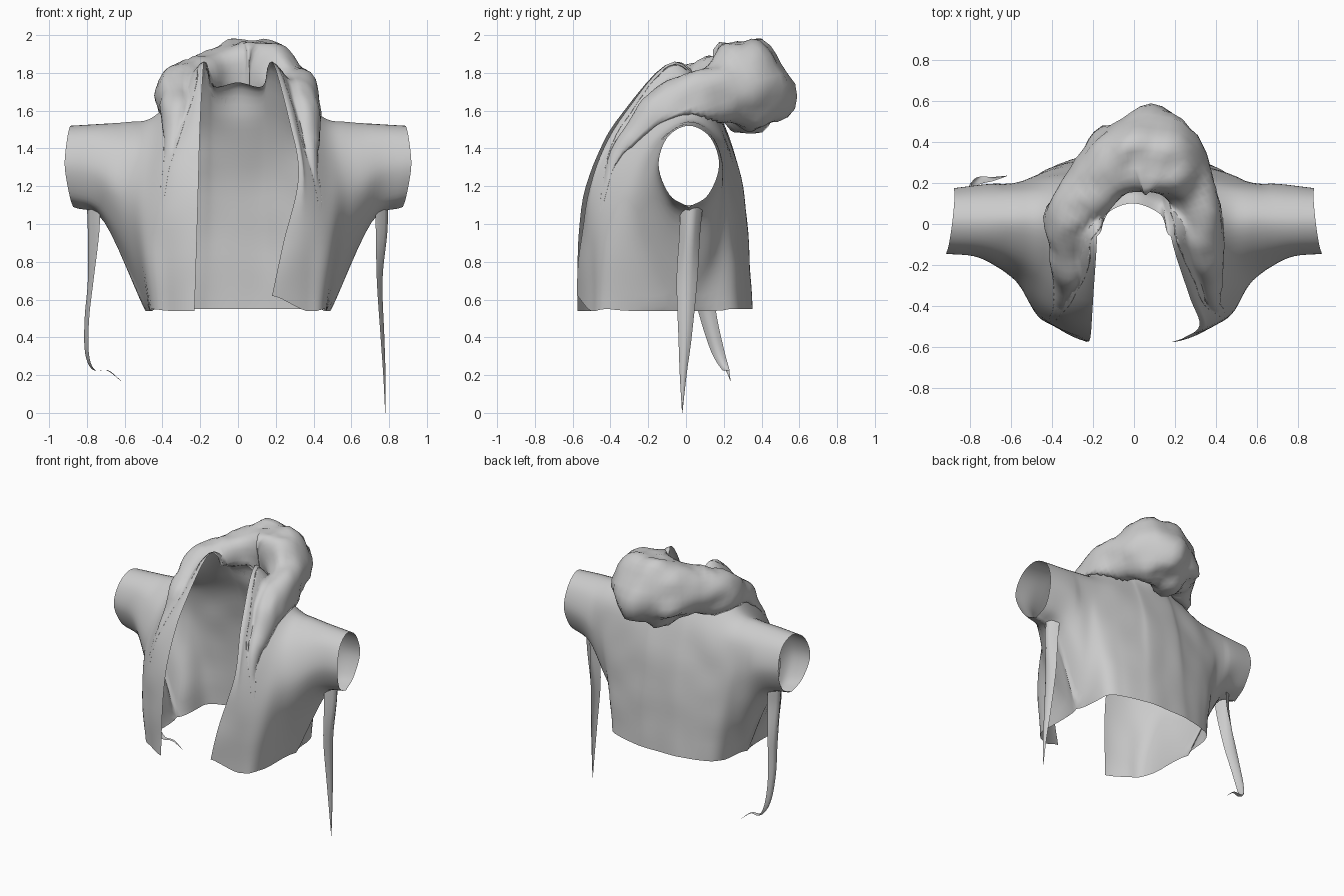
import bpy, bmesh, math
from mathutils import Vector, noise
from mathutils.bvhtree import BVHTree

if "Cube" in bpy.data.objects:
    bpy.data.objects.remove(bpy.data.objects["Cube"])


def spline(pts, n):
    """Catmull-Rom through pts (any dimension), n steps per span."""
    p = [Vector(q) for q in pts]
    p = [2 * p[0] - p[1]] + p + [2 * p[-1] - p[-2]]
    out = []
    for i in range(1, len(p) - 2):
        a, b, c, d = p[i - 1:i + 3]
        for k in range(n):
            t = k / n
            out.append(0.5 * (2 * b + (c - a) * t + (2 * a - 5 * b + 4 * c - d) * t * t
                              + (3 * b - a - 3 * c + d) * t ** 3))
    return out + [p[-2]]


def grid(name, rows, keep=lambda i, j: True, wrap=False):
    """Smooth mesh from a grid of points; returns a lookup tree of it."""
    bm = bmesh.new()
    v = [[bm.verts.new(q) for q in r] for r in rows]
    m = len(rows[0])
    for i in range(len(rows) - 1):
        for j in range(m if wrap else m - 1):
            if keep(i, j):
                k = (j + 1) % m
                bm.faces.new((v[i][j], v[i][k], v[i + 1][k], v[i + 1][j]))
    bmesh.ops.remove_doubles(bm, verts=bm.verts, dist=0.0005)
    loose = [q for q in bm.verts if not q.link_faces]
    bmesh.ops.delete(bm, geom=loose, context='VERTS')
    bmesh.ops.recalc_face_normals(bm, faces=bm.faces)
    for f in bm.faces:
        f.smooth = True
    me = bpy.data.meshes.new(name)
    bm.to_mesh(me)
    tree = BVHTree.FromBMesh(bm)
    bm.free()
    bpy.context.collection.objects.link(bpy.data.objects.new(name, me))
    return tree


def cuff(x, zc, ry, up, down):
    """Sleeve ring starting and ending at a pointed underarm."""
    ring = []
    for k in range(9):
        a = k / 8 * 2 * math.pi
        c = math.cos(a)
        y = 0.015 - ry * math.sin(a) * (.9 if c > .1 else 1)
        ring.append((x - 0.025 * max(c, 0) - 0.012 * max(-c, 0) - .12 * y, y,
                     zc - c * (down if c > 0 else up)))
    return ring


# Body sections: front hem, over the shoulder, down to back hem
left_edge = [(.23, -.575, .54), (.22, -.57, .85), (.21, -.53, 1.2), (.2, -.37, 1.54)]
right_edge = [(.18, -.575, .62), (.24, -.56, .9), (.32, -.49, 1.25), (.27, -.35, 1.55)]
edge_back = [(.18, -.06, 1.86), (.18, .16, 1.58), (.19, .27, 1.27), (.2, .315, .9), (.2, .34, .55)]
centre = [(0, -.57, .54), (0, -.56, .85), (0, -.52, 1.2), (0, -.3, 1.53), (0, .1, 1.75),
          (0, .2, 1.54), (0, .29, 1.25), (0, .33, .9), (0, .35, .55)]
nape = [(.12,) + p[1:] for p in centre]
nape[4:6] = [(.13, .05, 1.73), (.12, .19, 1.55)]
chest = [(.36, -.505, .54), (.37, -.51, .85), (.37, -.475, 1.2), (.34, -.33, 1.49), (.33, -.03, 1.68),
         (.35, .18, 1.48), (.36, .255, 1.2), (.35, .285, .9), (.33, .305, .55)]
side = [(.46, -.41, .55), (.49, -.42, .85), (.5, -.37, 1.15), (.47, -.22, 1.42), (.46, 0, 1.56),
        (.47, .17, 1.45), (.5, .22, 1.2), (.47, .24, .9), (.44, .23, .55)]
seam = [(.49, -.02, .54), (.56, -.2, .85), (.6, -.26, 1.15), (.58, -.17, 1.41), (.58, .01, 1.54),
        (.58, .16, 1.44), (.58, .2, 1.2), (.55, .14, .85), (.49, -.02, .54)]
outer = [chest, side, seam, cuff(.735, 1.28, .18, .25, .27), cuff(.9, 1.31, .16, .21, .22)]
stations = [[(-x, y, z) for x, y, z in s]
            for s in reversed([nape, left_edge + edge_back] + outer)]
stations += [centre, nape, right_edge + edge_back] + outer

N = 6
dense = [spline(s, N) for s in stations]
columns = [spline(c, N) for c in zip(*dense)]
for c in columns:
    for q in c:
        q.z = max(q.z, .54)
        if abs(q.x) < .65:
            q += Vector((0, .008 * noise.noise(q * 5), 0))
# Close the underarm seams
first, last = columns[0], columns[-1]
for j in list(range(2 * N + 1)) + list(range(len(first) - 2 * N - 1, len(first))):
    mid = (first[j] + last[j]) / 2
    first[j], last[j] = mid, mid.copy()
# The front stays open between the two front edges
body = grid("jacket_body", columns, lambda i, j: i >= 4 * N or not (5 * N <= j < 9 * N))

# Crumpled hood: a fat tube behind the neck that tapers into both lapel folds
path = [(-.4, -.465, 1.05, .015), (-.35, -.375, 1.33, .04), (-.315, -.19, 1.57, .09),
        (-.31, 0, 1.67, .13), (-.2, .19, 1.75, .13), (-.03, .325, 1.74, .19),
        (.14, .325, 1.74, .2), (.27, .17, 1.7, .13), (.33, -.03, 1.63, .12),
        (.35, -.2, 1.52, .085), (.38, -.37, 1.32, .04), (.43, -.44, 1.02, .015)]
sweep = spline(path, 7)
rows = []
for i, q in enumerate(sweep):
    a, b = sweep[max(i - 1, 0)], sweep[min(i + 1, len(sweep) - 1)]
    t = (b - a).to_3d().normalized()
    u = t.cross(Vector((0, -.3, 1))).normalized()
    w = u.cross(t)
    ring = []
    for k in range(28):
        an = k / 28 * 2 * math.pi
        d = u * math.cos(an) + w * (1.1 + q.w) * math.sin(an)
        p = q.to_3d() + d * q.w
        fold = noise.noise(p * 5.5) * .8 - .5 * abs(noise.noise(p * 8 + Vector((3, 1, 7))))
        p += d * q.w * .32 * (fold + .12)
        # Rest the underside on the jacket instead of letting it sink in
        hit = body.ray_cast(Vector((p.x, p.y, 3)), Vector((0, 0, -1)))[0]
        if hit and hit.z > p.z:
            p.z = hit.z + .004
        elif not hit and p.y < .2:
            p.z = max(p.z, 1.74 - .8 * max(-p.y - .05, 0))
        ring.append(p)
    rows.append(ring)
grid("hood", rows, wrap=True)


# Hanging ribbons under the sleeves: x, y, z, half width, fold depth
def ribbon(name, pts):
    rows = []
    for x, y, z, h, f in spline(pts, 6):
        rows.append([(x + f * (1 - 2 * s * s), y + h * s, z) for s in (-1, -.5, 0, .5, 1)])
    grid(name, rows)


ribbon("ribbon_right", [(.76, .03, 1.1, .06, .035), (.76, .02, .95, .055, .03),
                        (.75, .005, .7, .055, .015), (.765, -.005, .4, .035, .01),
                        (.775, -.015, .2, .018, .006), (.78, -.02, 0, .001, .001)])
ribbon("ribbon_left", [(-.765, .03, 1.1, .06, -.035), (-.765, .04, .95, .055, -.03),
                       (-.78, .08, .7, .055, -.015), (-.8, .12, .5, .045, -.012),
                       (-.8, .17, .32, .035, -.01), (-.765, .21, .23, .02, -.006),
                       (-.69, .22, .225, .01, -.004), (-.62, .235, .17, .001, -.001)])
